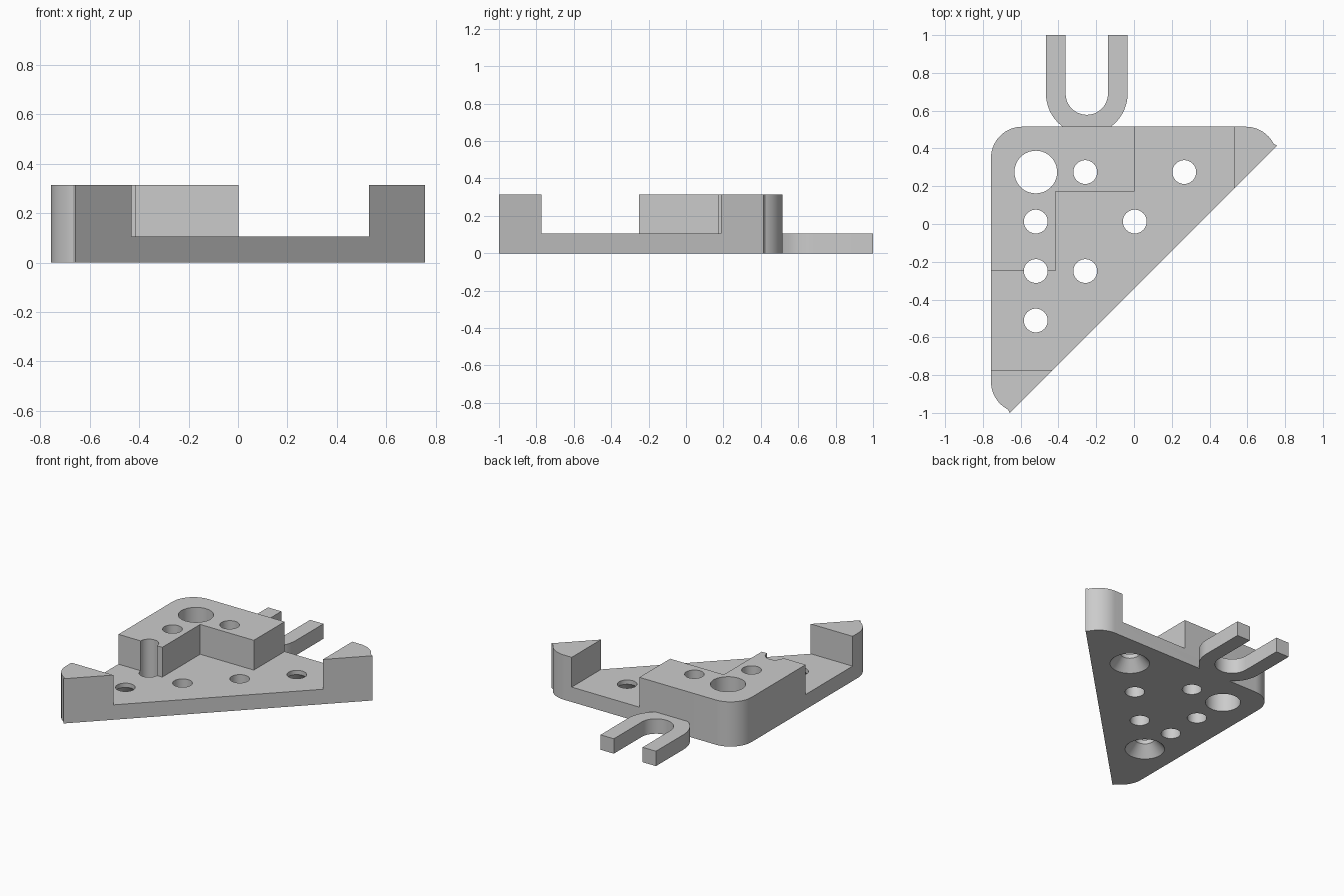
import bpy, bmesh, math

old = bpy.data.objects.get("Cube")
if old:
    bpy.data.objects.remove(old, do_unlink=True)

grey = bpy.data.materials.new("plain grey")
grey.use_nodes = True
grey.diffuse_color = (0.6, 0.6, 0.6, 1)
grey.node_tree.nodes["Principled BSDF"].inputs["Base Color"].default_value = (0.6, 0.6, 0.6, 1)

BACK, BASE, TOP = 0.515, 0.105, 0.315


def arc(cx, cy, r, start, end, n=16):
    """Points along an arc, angles in degrees."""
    angles = [math.radians(start + (end - start) * i / n) for i in range(n + 1)]
    return [(cx + r * math.cos(a), cy + r * math.sin(a)) for a in angles]


def loft(name, rings):
    """Solid from stacked (outline, z) rings."""
    bm = bmesh.new()
    loops = [[bm.verts.new((x, y, z)) for x, y in pts] for pts, z in rings]
    bm.faces.new(loops[0])
    bm.faces.new(loops[-1])
    for low, high in zip(loops, loops[1:]):
        for i in range(len(low)):
            j = (i + 1) % len(low)
            bm.faces.new((low[i], low[j], high[j], high[i]))
    bmesh.ops.recalc_face_normals(bm, faces=bm.faces)
    mesh = bpy.data.meshes.new(name)
    bm.to_mesh(mesh)
    bm.free()
    mesh.materials.append(grey)
    obj = bpy.data.objects.new(name, mesh)
    bpy.context.collection.objects.link(obj)
    return obj


def cut(target, cutter):
    """Subtract the cutter and discard it."""
    mod = target.modifiers.new("cut", "BOOLEAN")
    mod.operation, mod.solver, mod.object = "DIFFERENCE", "EXACT", cutter
    bpy.context.view_layer.objects.active = target
    bpy.ops.object.modifier_apply(modifier=mod.name)
    bpy.data.objects.remove(cutter, do_unlink=True)


def circle(x, y, r):
    return arc(x, y, r, 0, 360, 40)[:-1]


# Triangular body with rounded corners
R = 0.165
cx, cy = 0.757 - R, BACK - R
outline = (arc(cx, cy, R, 23, 90) + arc(-cx, cy, R, 90, 180)
           + arc(-cx, -0.835, R, 180, 247))
outline[0] = (0.757, 0.415)
outline[-1] = (-0.658, -1.0)
body = loft("bracket_body", [(outline, 0), (outline, TOP)])

# Pocket leaves the L-shaped block and the two raised tips
pocket = [(0.003, 0.7), (0.53, 0.7), (0.53, -0.773), (-1, -0.773),
          (-1, -0.25), (-0.415, -0.25), (-0.415, 0.172), (0.003, 0.172)]
cut(body, loft("pocket_cutter", [(pocket, BASE), (pocket, 0.5)]))

# Through holes on a regular pitch, one large at the corner
px, py, pitch = -0.52, 0.275, 0.262
for col in range(4):
    for row in range(4 - col):
        if (col, row) in ((1, 1), (2, 0)):
            continue
        x, y = px + col * pitch, py - row * pitch
        r = 0.113 if col == row == 0 else 0.063
        ring = circle(x, y, r)
        cut(body, loft("hole_cutter", [(ring, -0.1), (ring, 0.5)]))
        # End holes are countersunk from below
        if 3 in (col, row):
            wide = circle(x, y, 0.128)
            cut(body, loft("sink_cutter", [(wide, -0.05), (wide, 0), (ring, 0.075)]))

# U-shaped hook on the back edge
hx, hy, outer, inner = -0.25, 0.69, 0.216, 0.112
half = math.degrees(math.acos((hy - BACK + 0.003) / outer))
hook_outline = ([(hx - outer, 1)] + arc(hx, hy, outer, 180, 270 - half)
                + arc(hx, hy, outer, 270 + half, 360) + [(hx + outer, 1), (hx + inner, 1)]
                + arc(hx, hy, inner, 360, 180, 24) + [(hx - inner, 1)])
hook = loft("rear_hook", [(hook_outline, 0), (hook_outline, BASE)])

# Smooth the curved walls, keep edges crisp
for obj in (body, hook):
    bpy.ops.object.select_all(action="DESELECT")
    obj.select_set(True)
    bpy.context.view_layer.objects.active = obj
    bpy.ops.object.shade_smooth_by_angle(angle=math.radians(25))
